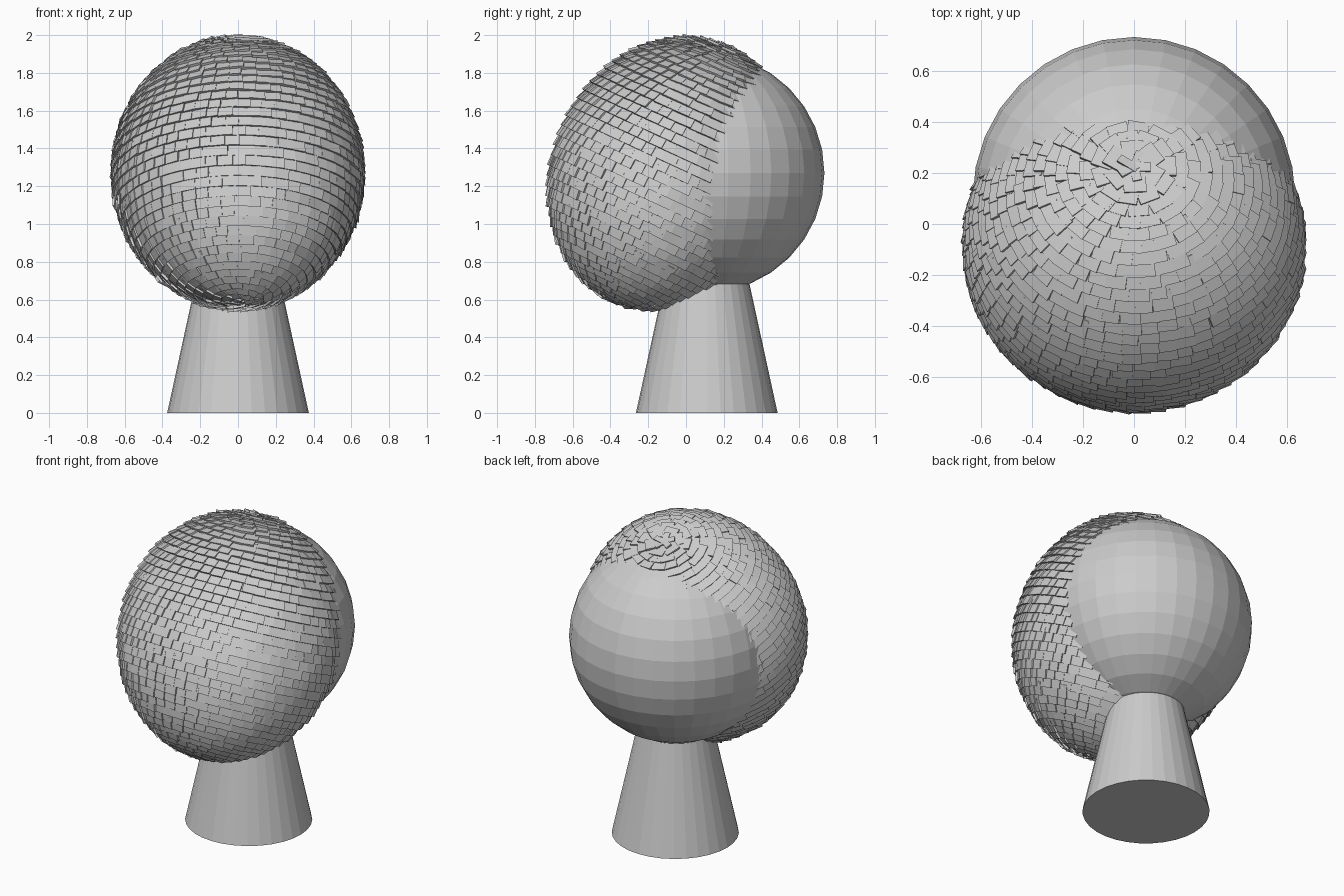
import bpy, bmesh, math, random
from mathutils import Vector, Matrix

if "Cube" in bpy.data.objects:
    bpy.data.objects.remove(bpy.data.objects["Cube"])

random.seed(4)
HEAD_C, HEAD_R = Vector((0, 0.10, 1.27)), 0.633

# round core at the back
bpy.ops.mesh.primitive_uv_sphere_add(segments=32, ring_count=16, radius=HEAD_R, location=HEAD_C)
bpy.context.object.name = "core_ball"

# tapered stand, top hidden in the ball
H = 0.80
bpy.ops.mesh.primitive_cone_add(vertices=32, radius1=0.375, radius2=0.375 - 0.218 * H,
                                depth=H, location=(0, 0.11, H / 2))
bpy.context.object.name = "stand"

# shingled shell: rows of overlapping tiles on a tilted ellipsoid
CENTRE = Vector((0, -0.085, 1.27))
TILT = Matrix.Rotation(math.radians(-25), 3, 'X')
AX = Vector((0.657, 0.615, 0.733))
ROWS, AROUND = 42, 58
LIFT, THICK = 0.016, 0.014


def shell_point(theta, phi):
    """Point and outward normal on the tilted ellipsoid."""
    u = Vector((math.sin(theta) * math.cos(phi), math.sin(theta) * math.sin(phi), math.cos(theta)))
    p = Vector([a * c for a, c in zip(AX, u)])
    n = Vector([c / a for a, c in zip(AX, u)]).normalized()
    return CENTRE + TILT @ p, TILT @ n


def add_tile(bm, p, n, w, h, twist):
    """Thin box whose lower edge stands proud of the shell."""
    axis = TILT @ Vector((0, 0, 1))
    side = axis.cross(n)
    side = side.normalized() if side.length > 1e-4 else Vector((1, 0, 0))
    up = n.cross(side)
    verts = []
    for t in (-THICK, 0):
        for sx, sy in ((-1, -1), (1, -1), (1, 1), (-1, 1)):
            out = LIFT * (0.5 - 0.5 * sy) + twist * sx + t
            verts.append(bm.verts.new(p + side * sx * w / 2 + up * sy * h / 2 + n * out))
    for f in ((3, 2, 1, 0), (4, 5, 6, 7), (0, 1, 5, 4), (1, 2, 6, 5), (2, 3, 7, 6), (3, 0, 4, 7)):
        bm.faces.new([verts[i] for i in f])


bm = bmesh.new()
for r in range(ROWS):
    theta = math.pi * (r + 0.5) / ROWS
    count = max(5, round(AROUND * math.sin(theta)))
    for k in range(count):
        phi = 2 * math.pi * (k + 0.5 * (r % 2) + random.uniform(-0.12, 0.12)) / count
        p, n = shell_point(theta, phi)
        if (p - HEAD_C).length < HEAD_R - 0.03:
            continue
        width = 2 * math.pi * math.sin(theta) * 0.66 / count * 1.15
        add_tile(bm, p + n * random.uniform(-0.004, 0.004), n, width, 0.082,
                 0.003 + random.uniform(-0.003, 0.003))
mesh = bpy.data.meshes.new("tile_shell")
bm.to_mesh(mesh)
bm.free()
bpy.context.collection.objects.link(bpy.data.objects.new("tile_shell", mesh))
